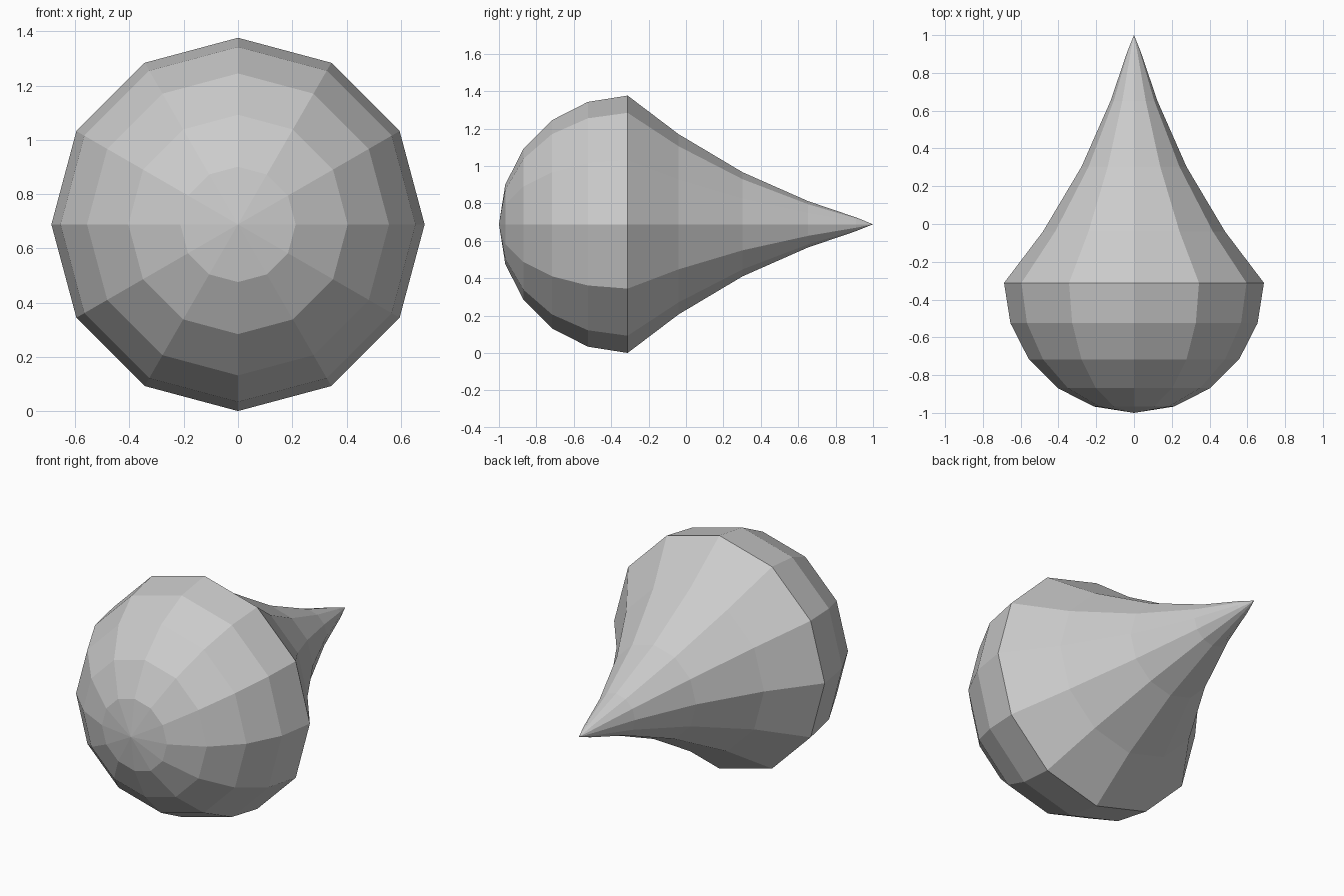
import bpy, bmesh
from math import sin, cos, pi, radians

if "Cube" in bpy.data.objects:
    bpy.data.objects.remove(bpy.data.objects["Cube"])

R, SIDES, CENTRE_Z, WIDEST_Y = 0.688, 12, 0.688, -0.312

# Profile (y, radius): round hemisphere at the front, concave tail to a point
profile = [(WIDEST_Y - R * cos(radians(a)), R * sin(radians(a))) for a in range(0, 91, 18)]
profile += [(-0.04, 0.482), (0.303, 0.278), (0.652, 0.124), (0.908, 0.037), (1.0, 0.0)]

# Revolve the profile around the lengthwise axis
bm = bmesh.new()
verts = [bm.verts.new((0, y, r)) for y, r in profile]
edges = [bm.edges.new(pair) for pair in zip(verts, verts[1:])]
bmesh.ops.spin(bm, geom=verts + edges, cent=(0, 0, 0), axis=(0, 1, 0),
               angle=2 * pi, steps=SIDES)
bmesh.ops.remove_doubles(bm, verts=bm.verts[:], dist=0.0005)
bmesh.ops.recalc_face_normals(bm, faces=bm.faces[:])

mesh = bpy.data.meshes.new("teardrop")
bm.to_mesh(mesh)
bm.free()

# Teardrop body resting on the ground
teardrop = bpy.data.objects.new("teardrop", mesh)
teardrop.location.z = CENTRE_Z
bpy.context.collection.objects.link(teardrop)
